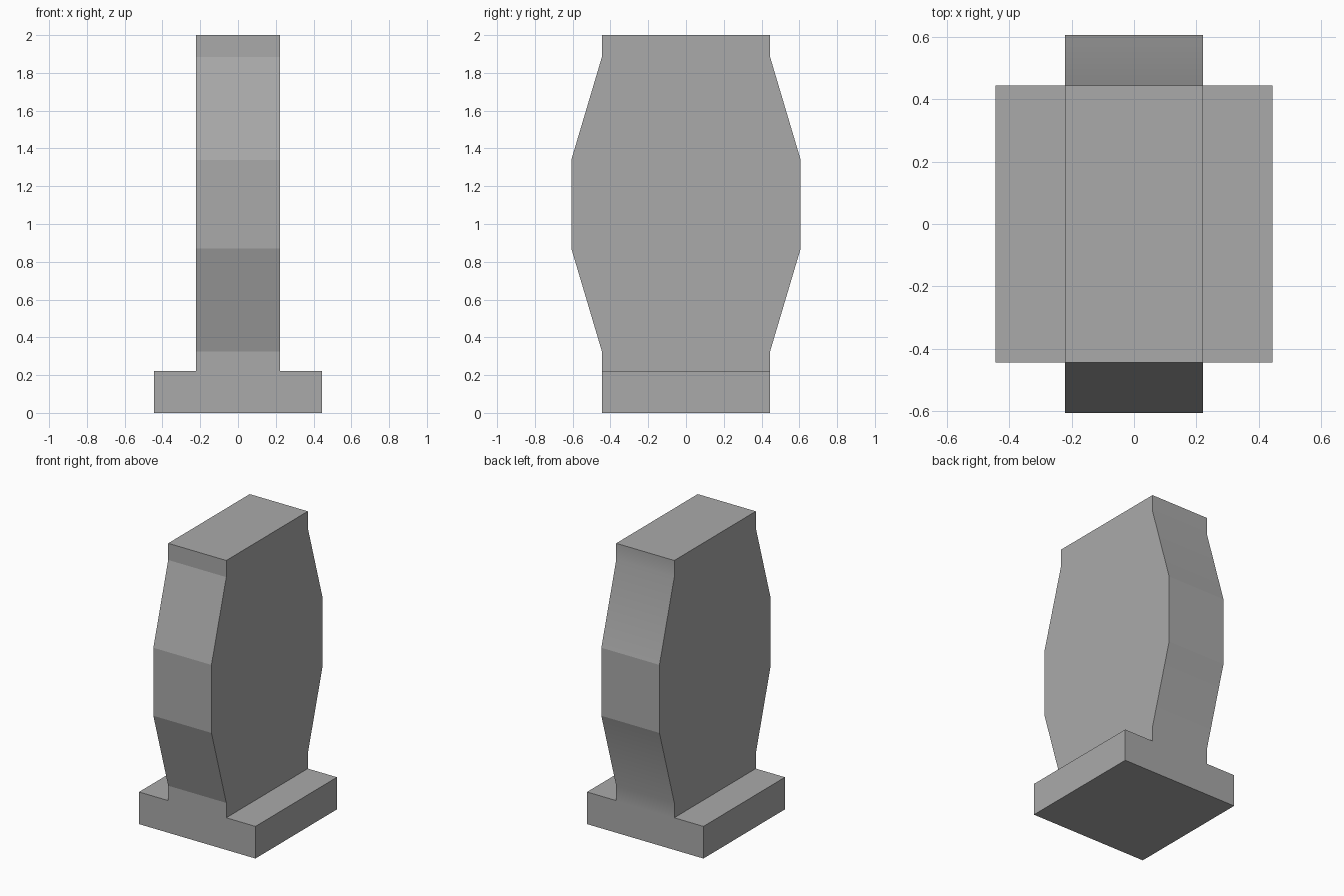
import bpy
import bmesh

cube = bpy.data.objects.get("Cube")
if cube:
    bpy.data.objects.remove(cube, do_unlink=True)

# One plain grey for the whole model
GREY = (0.4, 0.4, 0.4, 1.0)
grey = bpy.data.materials.new("plain_grey")
grey.use_nodes = True
grey.diffuse_color = GREY
grey.node_tree.nodes["Principled BSDF"].inputs["Base Color"].default_value = GREY

HALF_DEPTH = 0.445
HALF_WIDTH = 0.222
BASE_TOP = 0.222


def extrude_profile(name, profile, half_width):
    """Extrude a (y, z) outline along x into a closed solid."""
    bm = bmesh.new()
    face = bm.faces.new([bm.verts.new((-half_width, y, z)) for y, z in profile])
    result = bmesh.ops.extrude_face_region(bm, geom=[face])
    moved = [v for v in result["geom"] if isinstance(v, bmesh.types.BMVert)]
    bmesh.ops.translate(bm, verts=moved, vec=(2 * half_width, 0, 0))
    bmesh.ops.recalc_face_normals(bm, faces=bm.faces)
    mesh = bpy.data.meshes.new(name)
    return bm, mesh


def finish(name, bm, mesh):
    bm.to_mesh(mesh)
    bm.free()
    mesh.materials.append(grey)
    obj = bpy.data.objects.new(name, mesh)
    bpy.context.collection.objects.link(obj)


# Flat square base slab
slab = [(-HALF_DEPTH, 0), (HALF_DEPTH, 0), (HALF_DEPTH, BASE_TOP), (-HALF_DEPTH, BASE_TOP)]
finish("base", *extrude_profile("base", slab, HALF_DEPTH))

# Upright body: straight neck, bulging middle, straight top, mirrored front to back
back = [(HALF_DEPTH, BASE_TOP), (HALF_DEPTH, 0.325), (0.607, 0.87),
        (0.607, 1.34), (HALF_DEPTH, 1.885), (HALF_DEPTH, 2.0)]
front = [(-y, z) for y, z in reversed(back)]
bm, mesh = extrude_profile("body", back + front, HALF_WIDTH)

# The rear strip blends softly where the necks meet the slopes; all else is crisp
for f in bm.faces:
    f.smooth = f.normal.y > 0.5
for e in bm.edges:
    soft = all(f.smooth for f in e.link_faces)
    middle = all(abs(v.co.y) > 0.5 for v in e.verts)
    e.smooth = soft and not middle
finish("body", bm, mesh)
